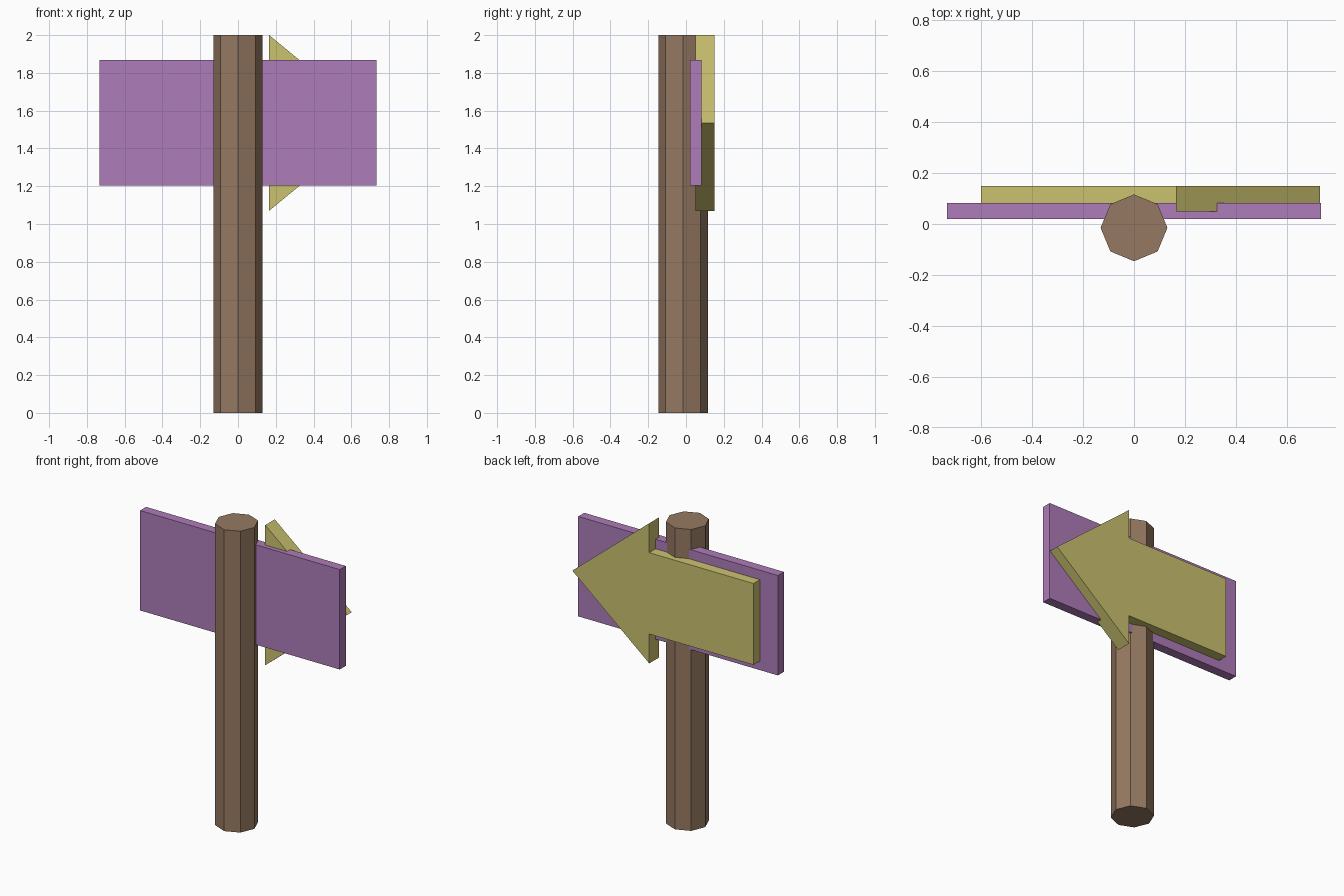
import bpy, bmesh
from math import cos, sin, pi
from mathutils import Vector

if "Cube" in bpy.data.objects:
    bpy.data.objects.remove(bpy.data.objects["Cube"])


def material(name, rgb):
    m = bpy.data.materials.new(name)
    m.diffuse_color = (*rgb, 1)
    m.use_nodes = True
    m.node_tree.nodes["Principled BSDF"].inputs["Base Color"].default_value = m.diffuse_color
    return m


def prism(name, outline, depth, mat):
    """Extrude a flat outline along the depth vector into a closed solid."""
    bm = bmesh.new()
    face = bm.faces.new([bm.verts.new(p) for p in outline])
    ext = bmesh.ops.extrude_face_region(bm, geom=[face], use_keep_orig=True)
    moved = [g for g in ext["geom"] if isinstance(g, bmesh.types.BMVert)]
    bmesh.ops.translate(bm, verts=moved, vec=Vector(depth))
    bmesh.ops.recalc_face_normals(bm, faces=bm.faces)
    mesh = bpy.data.meshes.new(name)
    bm.to_mesh(mesh)
    bm.free()
    mesh.materials.append(mat)
    obj = bpy.data.objects.new(name, mesh)
    bpy.context.collection.objects.link(obj)
    return obj


wood = material("wood", (0.30, 0.19, 0.12))
purple = material("purple", (0.42, 0.20, 0.48))
yellow = material("yellow", (0.60, 0.54, 0.16))

# Octagonal post
R, CY = 0.131, -0.015
prism("post", [(R * cos(i * pi / 4), CY + R * sin(i * pi / 4), 0) for i in range(8)],
      (0, 0, 2), wood)

# Rectangular sign board
prism("board", [(x, 0.02, z) for x, z in
                ((-0.733, 1.205), (0.733, 1.205), (0.733, 1.868), (-0.733, 1.868))],
      (0, 0.063, 0), purple)

# Arrow on the back of the board, upper half mirrored about its centre line
MID = 1.535
half = [(-0.6, 0.27), (0.165, 0.27), (0.165, 0.465)]
outline = half + [(0.73, 0)] + [(x, -h) for x, h in reversed(half)]
prism("arrow", [(x, 0.05, MID + h) for x, h in outline], (0, 0.1, 0), yellow)
